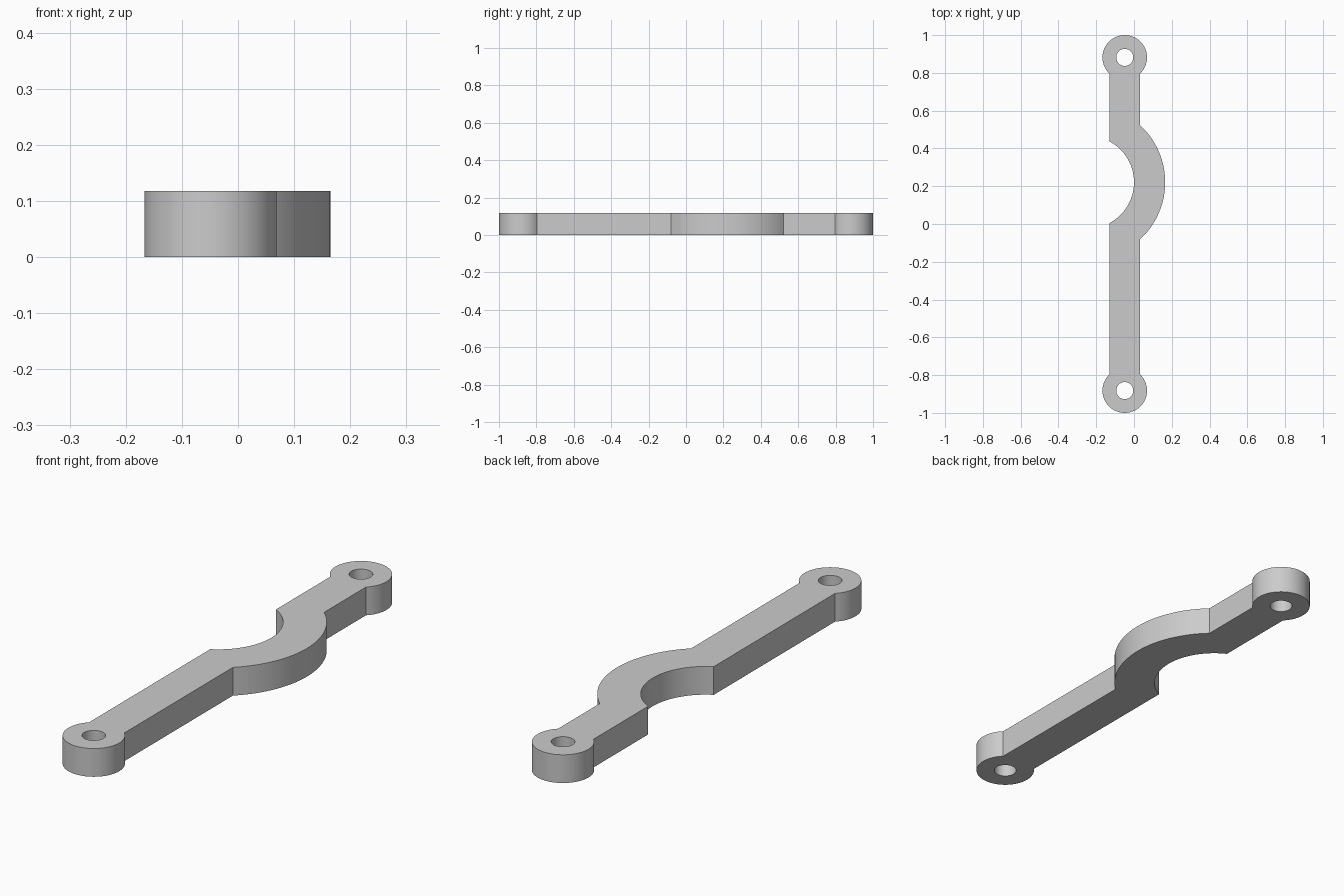
import bpy
import bmesh
from math import acos, cos, sin, pi, radians

cube = bpy.data.objects.get("Cube")
if cube:
    bpy.data.objects.remove(cube)

THICK = 0.118
BAR_X, BAR_HALF = -0.049, 0.082          # straight bar
LUG_Y, LUG_R, HOLE_R = 0.882, 0.118, 0.045   # round ends
BEND_X, BEND_Y = -0.245, 0.221           # centre of the curved bend
BEND_IN, BEND_OUT = 0.245, 0.41


def arc(cx, cy, r, start, end, steps):
    return [(cx + r * cos(start + (end - start) * i / steps),
             cy + r * sin(start + (end - start) * i / steps))
            for i in range(steps + 1)]


# Outline: lower lug, outer bend, upper lug, inner bend
lug = acos(BAR_HALF / LUG_R)
outer = acos((BAR_X + BAR_HALF - BEND_X) / BEND_OUT)
inner = acos((BAR_X - BAR_HALF - BEND_X) / BEND_IN)
outline = (arc(BAR_X, -LUG_Y, LUG_R, pi - lug, 2 * pi + lug, 48)
           + arc(BEND_X, BEND_Y, BEND_OUT, -outer, outer, 40)
           + arc(BAR_X, LUG_Y, LUG_R, -lug, pi + lug, 48)
           + arc(BEND_X, BEND_Y, BEND_IN, inner, -inner, 40))
holes = [arc(BAR_X, y, HOLE_R, 0, 2 * pi, 40)[:-1] for y in (-LUG_Y, LUG_Y)]

# Fill the profile around the bolt holes and extrude it
bm = bmesh.new()
edges = []
for loop in [outline] + holes:
    verts = [bm.verts.new((x, y, 0)) for x, y in loop]
    edges += [bm.edges.new((v, verts[i - 1])) for i, v in enumerate(verts)]
bmesh.ops.triangle_fill(bm, use_beauty=True, edges=edges, normal=(0, 0, 1))
solid = bmesh.ops.extrude_face_region(bm, geom=bm.faces[:], use_keep_orig=True)
top = [g for g in solid["geom"] if isinstance(g, bmesh.types.BMVert)]
bmesh.ops.translate(bm, vec=(0, 0, THICK), verts=top)
bmesh.ops.recalc_face_normals(bm, faces=bm.faces[:])

mesh = bpy.data.meshes.new("clamp_bracket")
bm.to_mesh(mesh)
bm.free()
bracket = bpy.data.objects.new("clamp_bracket", mesh)
bpy.context.collection.objects.link(bracket)

# Plain grey material
grey = bpy.data.materials.new("light_grey")
grey.use_nodes = True
colour = (0.6, 0.6, 0.6, 1)
grey.diffuse_color = colour
for node in grey.node_tree.nodes:
    if node.type == "BSDF_PRINCIPLED":
        node.inputs["Base Color"].default_value = colour
mesh.materials.append(grey)

# Smooth round walls, crisp rims
bpy.ops.object.select_all(action="DESELECT")
bracket.select_set(True)
bpy.context.view_layer.objects.active = bracket
bpy.ops.object.shade_smooth_by_angle(angle=radians(25))
